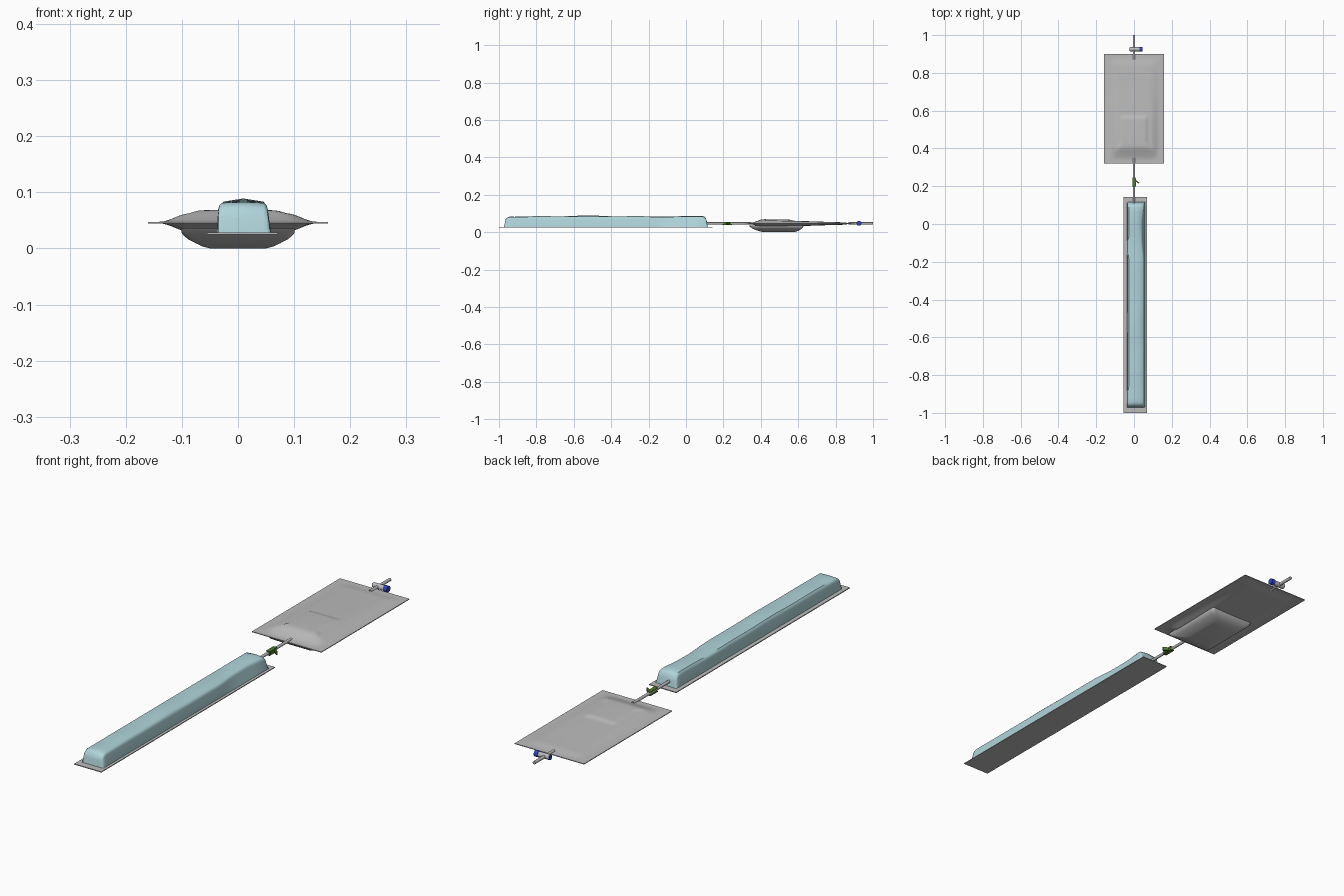
import bpy, bmesh, math
from mathutils import Vector

if "Cube" in bpy.data.objects:
    bpy.data.objects.remove(bpy.data.objects["Cube"])


def mat(name, rgb):
    m = bpy.data.materials.new(name)
    m.diffuse_color = (*rgb, 1)
    m.use_nodes = True
    m.node_tree.nodes["Principled BSDF"].inputs["Base Color"].default_value = m.diffuse_color
    return m


BLUE_FILM = mat("pale_blue_film", (0.43, 0.66, 0.70))
GREY = mat("grey_plastic", (0.50, 0.50, 0.50))
GREEN = mat("dark_green", (0.07, 0.20, 0.02))
BLUE = mat("royal_blue", (0.03, 0.06, 0.55))
ZC = 0.047  # height of tube axis and bag seam


def finish(bm, name, m, smooth=None):
    bmesh.ops.recalc_face_normals(bm, faces=bm.faces)
    me = bpy.data.meshes.new(name)
    bm.to_mesh(me)
    bm.free()
    me.materials.append(m)
    ob = bpy.data.objects.new(name, me)
    bpy.context.collection.objects.link(ob)
    if smooth:
        bpy.ops.object.select_all(action='DESELECT')
        ob.select_set(True)
        bpy.context.view_layer.objects.active = ob
        bpy.ops.object.shade_smooth_by_angle(angle=math.radians(smooth))
    return ob


def loft(name, rings, m, smooth=35):
    bm = bmesh.new()
    vs = [[bm.verts.new(p) for p in r] for r in rings]
    n = len(vs[0])
    for a, b in zip(vs, vs[1:]):
        for i in range(n):
            bm.faces.new((a[i], a[(i + 1) % n], b[(i + 1) % n], b[i]))
    bm.faces.new(vs[0])
    bm.faces.new(vs[-1])
    return finish(bm, name, m, smooth)


def box(name, lo, hi, m, rot=0):
    bm = bmesh.new()
    bmesh.ops.create_cube(bm, size=1)
    lo, hi = Vector(lo), Vector(hi)
    for v in bm.verts:
        v.co = Vector([v.co[i] * (hi - lo)[i] for i in range(3)])
    ob = finish(bm, name, m)
    ob.location = (lo + hi) / 2
    ob.rotation_euler.z = rot
    return ob


def rod(name, a, b, r, m, sides=20):
    a, b = Vector(a), Vector(b)
    bm = bmesh.new()
    bmesh.ops.create_cone(bm, cap_ends=True, segments=sides, radius1=r, radius2=r,
                          depth=(b - a).length)
    ob = finish(bm, name, m, 40)
    ob.location = (a + b) / 2
    ob.rotation_euler = (b - a).to_track_quat('Z', 'Y').to_euler()
    return ob


def step(a, b, t):
    t = min(1, max(0, (t - a) / (b - a)))
    return t * t * (3 - 2 * t)


def rrect(x0, x1, y0, y1, z, r, seg=5):
    pts = []
    for cx, cy, a0 in ((x1 - r, y1 - r, 0), (x0 + r, y1 - r, 90),
                       (x0 + r, y0 + r, 180), (x1 - r, y0 + r, 270)):
        for k in range(seg + 1):
            a = math.radians(a0 + 90 * k / seg)
            pts.append((cx + r * math.cos(a), cy + r * math.sin(a), z))
    return pts


# backing card of the long pack
box("backing_card", (-0.055, -1.0, 0.025), (0.07, 0.143, 0.0285), GREY)

# domed film over the card: cross sections along y, top slightly ridged and wavy
rings = []
ends = [(-0.972, 0.0), (-0.968, 0.5), (-0.963, 0.82), (-0.953, 0.95), (-0.942, 1.0)]
stations = ends + [(-0.942 + 1.03 * k / 40, 1.0) for k in range(1, 40)]
stations += [(0.088, 1.0), (0.099, 0.95), (0.107, 0.82), (0.112, 0.5), (0.117, 0.0)]
for y, f in stations:
    wave = 0.002 * math.sin(9 * y) + 0.0015 * math.sin(23 * y + 1)
    pinch = 0.008 * step(-0.2, -0.08, y) * (1 - step(0.0, 0.09, y))
    h = 0.0535 * f
    ridge = (0.005 + wave) * f ** 4
    xs = wave * 0.4
    prof = [(-0.038, 0), (-0.034 + xs, 0.8), (-0.032 + xs, 0.93), (-0.027 + xs, 1), (0.009, 1),
            (0.045 - pinch, 1), (0.051 - pinch, 0.93), (0.053 - pinch, 0.8), (0.059, 0)]
    ring = []
    for i, (x, t) in enumerate(prof):
        lift = ridge * {3: 0.35, 4: 1, 5: 0.35}.get(i, 0)
        ring.append((x, y, 0.027 + h * t + lift))
    rings.append(ring)
loft("blister_film", rings, BLUE_FILM, 40)


# drainage bag: two puffed sheets welded along a flat rim
def bag_z(x, y, up):
    ax = abs(x)
    dx = step(0, 0.05, 0.14 - ax)
    dy = step(0, 0.07, y - 0.335) * step(0, 0.05, 0.885 - y)
    along = 1 - 0.78 * step(0.4, 0.95, y)
    round_x = 1 - 0.3 * (x / 0.14) ** 2
    d = 0.0015 + 0.0165 * dx * dy * along * round_x
    if up:
        half = 0.072 + 0.018 * (1 - step(0.39, 0.44, y))
        patch = (1 - step(half - 0.012, half + 0.004, ax))
        d += 0.005 * patch * step(0.375, 0.42, y) * (1 - step(0.555, 0.58, y))
    return ZC - 0.001 + (d if up else -d)


NX, NY = 48, 72
bm = bmesh.new()
sheets = []
for up in (True, False):
    g = []
    for j in range(NY + 1):
        row = []
        for i in range(NX + 1):
            x, y = -0.16 + 0.32 * i / NX, 0.32 + 0.58 * j / NY
            row.append(bm.verts.new((x, y, bag_z(x, y, up))))
        g.append(row)
    for j in range(NY):
        for i in range(NX):
            q = (g[j][i], g[j][i + 1], g[j + 1][i + 1], g[j + 1][i])
            bm.faces.new(q if up else q[::-1])
    sheets.append(g)


def rim(g):
    return (g[0][:-1] + [r[-1] for r in g[:-1]] + g[-1][:0:-1] + [r[0] for r in g[:0:-1]])


ra, rb = rim(sheets[0]), rim(sheets[1])
for k in range(len(ra)):
    n = (k + 1) % len(ra)
    bm.faces.new((ra[k], rb[k], rb[n], ra[n]))
finish(bm, "drainage_bag", GREY, 40)

# sagging pouch under the bag
pouch = [(0.102, 0.335, 0.63, 0.036), (0.100, 0.345, 0.625, 0.026), (0.090, 0.36, 0.617, 0.017),
         (0.075, 0.38, 0.605, 0.009), (0.062, 0.40, 0.59, 0.003), (0.050, 0.42, 0.575, 0.0)]
loft("bag_pouch", [rrect(-w, w, a, b, z, 0.012) for w, a, b, z in pouch], GREY, 40)

# tubes
rod("inlet_tube", (0, 0.09, ZC), (0, 0.35, ZC), 0.006, GREY)
rod("outlet_tube", (0, 0.87, ZC), (0, 1.0, ZC), 0.0065, GREY)

# pinch clamp on the inlet tube
for s in (-1, 1):
    box("clamp_jaw", (-0.008, 0.195, ZC + s * 0.007 - 0.0015),
        (0.009, 0.245, ZC + s * 0.007 + 0.0015), GREEN)
box("clamp_bridge", (0.006, 0.2, ZC - 0.008), (0.010, 0.24, ZC + 0.008), GREEN)
box("clamp_lever", (0.006, 0.22, ZC - 0.007), (0.030, 0.226, ZC + 0.007), GREEN, -0.6)

# drain valve across the outlet
rod("valve_body", (-0.021, 0.925, ZC), (0.031, 0.925, ZC), 0.011, GREY)
rod("valve_knob", (0.029, 0.925, ZC), (0.046, 0.925, ZC), 0.013, BLUE)
rod("valve_end_cap", (-0.024, 0.925, ZC), (-0.020, 0.925, ZC), 0.010, BLUE)
